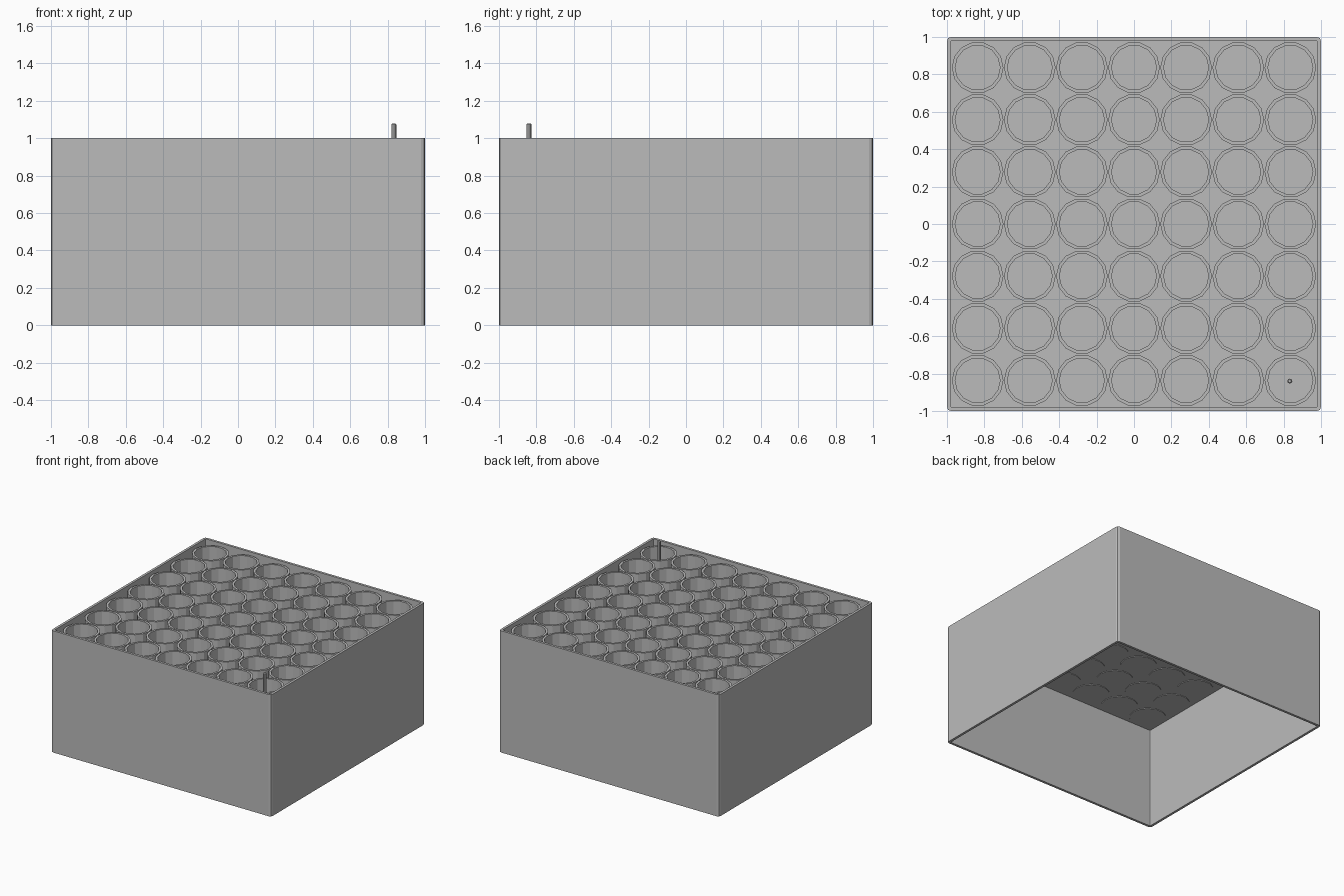
import bpy
import bmesh
from math import cos, sin, pi

if "Cube" in bpy.data.objects:
    bpy.data.objects.remove(bpy.data.objects["Cube"], do_unlink=True)

grey = bpy.data.materials.new("plain grey")
grey.use_nodes = True
colour = (0.5, 0.5, 0.5, 1)
grey.diffuse_color = colour
grey.node_tree.nodes["Principled BSDF"].inputs["Base Color"].default_value = colour

HEIGHT = 1.0          # top of the outer walls
WALL = 0.02           # wall thickness
FLOOR = 0.83          # underside of the raised tray
COUNT = 7             # cups along each side
EDGE = 0.836          # centre of the outermost cups
STEP = 2 * EDGE / (COUNT - 1)


def add_object(name, bm):
    bmesh.ops.recalc_face_normals(bm, faces=bm.faces)
    mesh = bpy.data.meshes.new(name)
    bm.to_mesh(mesh)
    bm.free()
    mesh.materials.append(grey)
    obj = bpy.data.objects.new(name, mesh)
    bpy.context.collection.objects.link(obj)
    return obj


def box(half, low, high):
    bm = bmesh.new()
    bmesh.ops.create_cube(bm, size=2)
    for v in bm.verts:
        v.co = (v.co.x * half, v.co.y * half, high if v.co.z > 0 else low)
    return bm


def lathe(profile, sides):
    """Turn (radius, height) points about z and cap both ends."""
    bm = bmesh.new()
    rings = [[bm.verts.new((r * cos(2 * pi * i / sides), r * sin(2 * pi * i / sides), z))
              for i in range(sides)] for r, z in profile]
    for a, b in zip(rings, rings[1:]):
        for i in range(sides):
            j = (i + 1) % sides
            bm.faces.new((a[i], a[j], b[j], b[i]))
    bm.faces.new(rings[0])
    bm.faces.new(rings[-1])
    return bm


# Outer walls: open above and below, with slightly rounded corners
bm = box(1, 0, HEIGHT)
caps = [f for f in bm.faces if abs(f.normal.z) > 0.5]
bmesh.ops.delete(bm, geom=caps, context='FACES_ONLY')
upright = [e for e in bm.edges
           if abs(e.verts[0].co.z - e.verts[1].co.z) > 0.5]
bmesh.ops.bevel(bm, geom=upright, offset=0.022, segments=2, profile=0.5, affect='EDGES')
walls = add_object("outer_walls", bm)
thick = walls.modifiers.new("wall thickness", 'SOLIDIFY')
thick.thickness = WALL
thick.offset = -1
thick.use_even_offset = True

# Raised tray plate between the walls
add_object("tray_plate", box(1 - WALL / 2, FLOOR, FLOOR + 0.02))

# Grid of open cups standing on the plate
cup_profile = [(0.138, FLOOR - 0.005), (0.138, 0.975), (0.12, 0.975), (0.12, FLOOR + 0.025)]
cups = add_object("cups", lathe(cup_profile, 14))
cups.location = (-EDGE, -EDGE, 0)
for axis in range(2):
    rows = cups.modifiers.new("cup rows", 'ARRAY')
    rows.count = COUNT
    rows.use_relative_offset = False
    rows.use_constant_offset = True
    offset = [0, 0, 0]
    offset[axis] = STEP
    rows.constant_offset_displace = offset

# Thin pin in the front left cup
pin = add_object("pin", lathe([(0.0135, FLOOR + 0.01), (0.0135, 1.074), (0.008, 1.08)], 8))
pin.location = (EDGE - 0.003, -EDGE - 0.004, 0)
